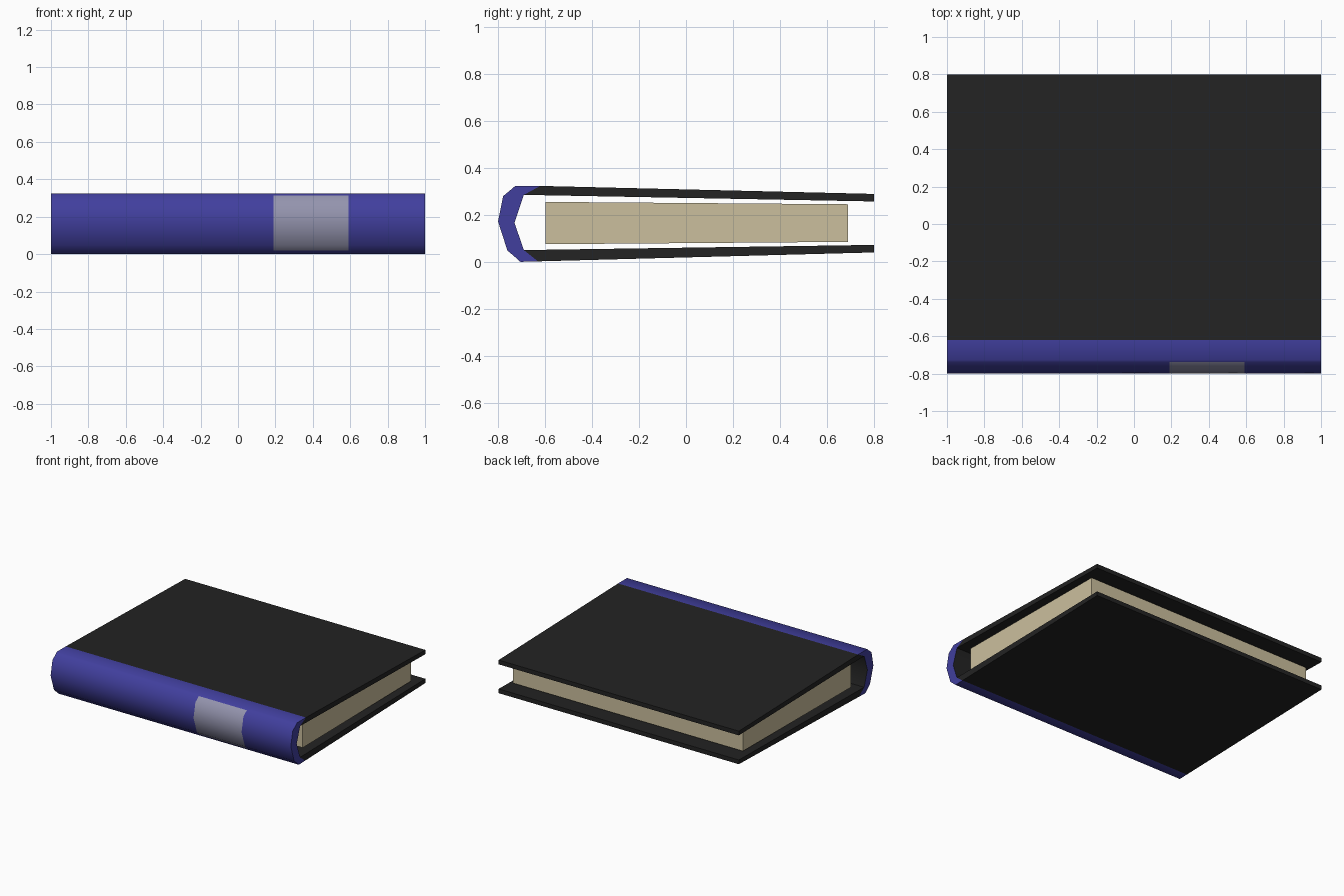
import bpy, bmesh, math

if "Cube" in bpy.data.objects:
    bpy.data.objects.remove(bpy.data.objects["Cube"])


def material(name, rgb):
    """Flat colour from 0-255 sRGB values."""
    def lin(c):
        c /= 255
        return c / 12.92 if c <= 0.04045 else ((c + 0.055) / 1.055) ** 2.4
    m = bpy.data.materials.new(name)
    m.diffuse_color = (*[lin(c) for c in rgb], 1)
    m.use_nodes = True
    m.node_tree.nodes["Principled BSDF"].inputs["Base Color"].default_value = m.diffuse_color
    return m


BLACK = material("black cover", (35, 35, 35))
BLUE = material("blue spine cloth", (65, 63, 158))
GREY = material("grey label", (148, 148, 174))
CREAM = material("cream paper", (203, 191, 157))


def extrude_profile(name, profile, xs, mats, rule=None, skip=(), smooth=None):
    """Sweep a closed (y, z) profile along x; rule(edge, x) picks the material."""
    bm = bmesh.new()
    rings = [[bm.verts.new((x, y, z)) for y, z in profile] for x in xs]
    n = len(profile)
    for a, b in zip(rings, rings[1:]):
        for i in range(n):
            if i in skip:
                continue
            j = (i + 1) % n
            f = bm.faces.new((a[i], a[j], b[j], b[i]))
            if rule:
                f.material_index = rule(i, f.calc_center_median().x)
    bm.faces.new(rings[0][::-1])
    bm.faces.new(rings[-1])
    bmesh.ops.recalc_face_normals(bm, faces=bm.faces)
    # profiles all run counter-clockwise seen from +x; keep the end cap facing out
    bm.faces.ensure_lookup_table()
    if bm.faces[-1].normal.x < 0:
        bmesh.ops.reverse_faces(bm, faces=bm.faces)
    me = bpy.data.meshes.new(name)
    bm.to_mesh(me)
    bm.free()
    for m in mats:
        me.materials.append(m)
    ob = bpy.data.objects.new(name, me)
    bpy.context.collection.objects.link(ob)
    if smooth:
        bpy.ops.object.select_all(action='DESELECT')
        ob.select_set(True)
        bpy.context.view_layer.objects.active = ob
        bpy.ops.object.shade_smooth_by_angle(angle=math.radians(smooth))
    return ob


# spine: rounded cloth strip, dark lining inside, label on the outer faces
outer = [(-0.62, 0.323), (-0.727, 0.323), (-0.738, 0.313), (-0.778, 0.28),
         (-0.80, 0.172), (-0.76, 0.048), (-0.727, 0.02), (-0.705, 0.0), (-0.63, 0.002)]
inner = [(-0.69, 0.05), (-0.73, 0.166), (-0.69, 0.285)]
first_inner = len(outer)


def spine_colour(edge, x):
    if first_inner <= edge < first_inner + 2:
        return 1
    return 2 if 2 <= edge <= 5 and 0.19 < x < 0.59 else 0


extrude_profile("spine", outer + inner, (-1, 0.19, 0.59, 1), [BLUE, BLACK, GREY],
                spine_colour, skip=(first_inner - 1, first_inner + 2), smooth=60)

# cover boards, slightly converging towards the open edge
extrude_profile("top_board", [(-0.62, 0.323), (-0.69, 0.285), (0.80, 0.257), (0.80, 0.289)],
                (-1, 1), [BLACK], skip=(0,))
extrude_profile("bottom_board", [(-0.69, 0.05), (-0.63, 0.002), (0.80, 0.04), (0.80, 0.072)],
                (-1, 1), [BLACK], skip=(0,))

# page block
extrude_profile("pages", [(-0.597, 0.075), (0.69, 0.085), (0.69, 0.245), (-0.597, 0.255)],
                (-0.957, 0.957), [CREAM])
